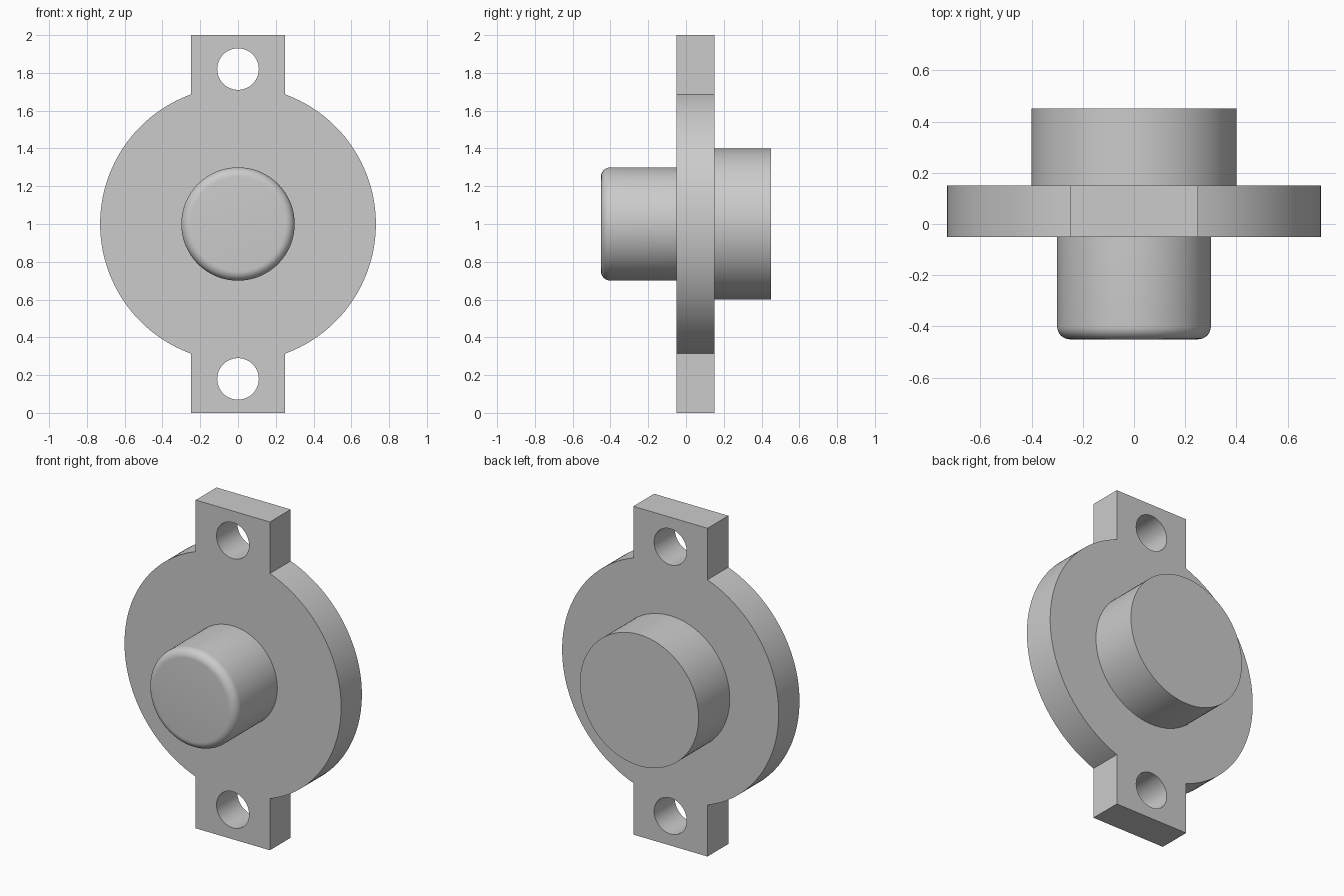
import bpy, bmesh
from math import sin, cos, pi, asin, radians
from mathutils import Vector

cube = bpy.data.objects.get("Cube")
if cube:
    bpy.data.objects.remove(cube, do_unlink=True)

CENTRE_Z = 1.0
SEGMENTS = 96

grey = bpy.data.materials.new("light grey")
grey.use_nodes = True
grey.diffuse_color = (0.6, 0.6, 0.6, 1)
grey.node_tree.nodes["Principled BSDF"].inputs["Base Color"].default_value = (0.6, 0.6, 0.6, 1)


def finish(bm, name):
    bmesh.ops.recalc_face_normals(bm, faces=bm.faces)
    mesh = bpy.data.meshes.new(name)
    bm.to_mesh(mesh)
    bm.free()
    mesh.materials.append(grey)
    obj = bpy.data.objects.new(name, mesh)
    bpy.context.collection.objects.link(obj)
    bpy.ops.object.select_all(action="DESELECT")
    obj.select_set(True)
    bpy.context.view_layer.objects.active = obj
    bpy.ops.object.shade_smooth_by_angle(angle=radians(30))
    return obj


def arc(radius, start, end, steps, z=0.0):
    angles = [start + (end - start) * i / steps for i in range(steps + 1)]
    return [(radius * cos(a), z + radius * sin(a)) for a in angles]


def extruded_plate(name, loops, y0, y1):
    """Fill an outline with holes in the xz plane and extrude it along y."""
    bm = bmesh.new()
    for loop in loops:
        verts = [bm.verts.new((x, y0, CENTRE_Z + z)) for x, z in loop]
        for a, b in zip(verts, verts[1:] + verts[:1]):
            bm.edges.new((a, b))
    bmesh.ops.triangle_fill(bm, edges=bm.edges[:], use_beauty=True, normal=(0, -1, 0))
    back = bmesh.ops.extrude_face_region(bm, geom=bm.faces[:], use_keep_orig=True)
    moved = [g for g in back["geom"] if isinstance(g, bmesh.types.BMVert)]
    bmesh.ops.translate(bm, verts=moved, vec=(0, y1 - y0, 0))
    return finish(bm, name)


def lathed(name, profile):
    """Spin a (radius, y) profile around the y axis."""
    bm = bmesh.new()
    verts = [bm.verts.new((r, y, CENTRE_Z)) for r, y in profile]
    edges = [bm.edges.new(pair) for pair in zip(verts, verts[1:])]
    bmesh.ops.spin(bm, geom=verts + edges, cent=Vector((0, 0, CENTRE_Z)),
                   axis=(0, 1, 0), angle=2 * pi, steps=SEGMENTS)
    bmesh.ops.remove_doubles(bm, verts=bm.verts, dist=1e-5)
    return finish(bm, name)


# Round flange with a drilled square lug at the top and bottom
radius, half_width = 0.73, 0.25
corner = asin(half_width / radius)
right_side = arc(radius, corner - pi / 2, pi / 2 - corner, 64)
half = right_side + [(half_width, 1.0), (-half_width, 1.0)]
left_side = [(-x, -z) for x, z in right_side]
outline = half + left_side + [(-half_width, -1.0), (half_width, -1.0)]
holes = [arc(0.11, 0, 2 * pi, 48, z)[:-1] for z in (0.82, -0.82)]
extruded_plate("flange_plate", [outline] + holes, -0.05, 0.15)

# Front boss with a rounded rim
fillet = 0.05
rim = [(0.25 + r, -0.40 + y) for r, y in arc(fillet, -pi / 2, 0, 8)]
lathed("front_boss", [(0, -0.45)] + rim + [(0.30, -0.05), (0, -0.05)])

# Wider plain boss on the back
lathed("back_boss", [(0, 0.15), (0.40, 0.15), (0.40, 0.45), (0, 0.45)])
